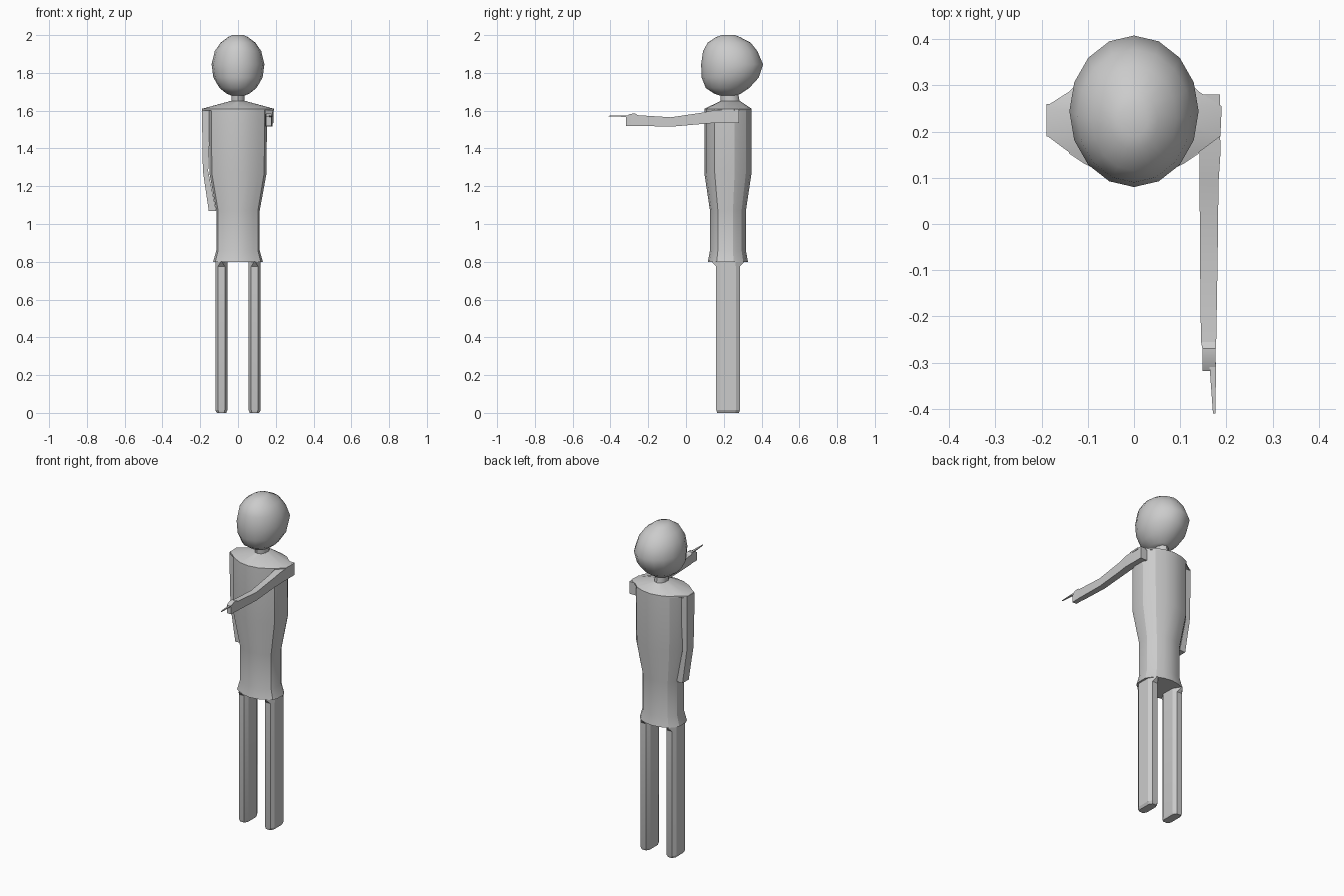
import bpy, bmesh, math

if "Cube" in bpy.data.objects:
    bpy.data.objects.remove(bpy.data.objects["Cube"])


def loft(name, rings, angle=25):
    """Skin a list of equal-length point rings and cap both ends."""
    bm = bmesh.new()
    loops = [[bm.verts.new(p) for p in ring] for ring in rings]
    n = len(loops[0])
    for a, b in zip(loops, loops[1:]):
        for i in range(n):
            j = (i + 1) % n
            bm.faces.new((a[i], a[j], b[j], b[i]))
    bm.faces.new(loops[0])
    bm.faces.new(loops[-1])
    bmesh.ops.recalc_face_normals(bm, faces=bm.faces)
    mesh = bpy.data.meshes.new(name)
    bm.to_mesh(mesh)
    bm.free()
    ob = bpy.data.objects.new(name, mesh)
    bpy.context.collection.objects.link(ob)
    bpy.ops.object.select_all(action='DESELECT')
    ob.select_set(True)
    bpy.context.view_layer.objects.active = ob
    if angle:
        bpy.ops.object.shade_smooth_by_angle(angle=math.radians(angle))
    return ob


def oval(z, half_w, y0, y1, n=14):
    cy, ry = (y0 + y1) / 2, (y1 - y0) / 2
    return [(half_w * math.sin(2 * math.pi * i / n),
             cy - ry * math.cos(2 * math.pi * i / n), z) for i in range(n)]


def symmetric(half, z):
    """Mirror a right-hand outline (first and last points on x = 0)."""
    pts = half + [(-x, y) for x, y in half[-2:0:-1]]
    return [(x, y, z) for x, y in pts]


def chamfered(x0, x1, y0, y1, z, c):
    cx, cy = c, c * 1.6
    return [(x0 + cx, y0, z), (x1 - cx, y0, z), (x1, y0 + cy, z), (x1, y1 - cy, z),
            (x1 - cx, y1, z), (x0 + cx, y1, z), (x0, y1 - cy, z), (x0, y0 + cy, z)]


def across_y(y, x0, x1, z0, z1):
    return [(x0, y, z0), (x1, y, z0), (x1, y, z1), (x0, y, z1)]


def across_z(z, x0, x1, y0, y1):
    return [(x0, y0, z), (x1, y0, z), (x1, y1, z), (x0, y1, z)]


# Head: egg shape leaning backwards
head = [(1.68, .035, .18, .27), (1.69, .06, .15, .29), (1.72, .098, .105, .335),
        (1.775, .13, .083, .385), (1.845, .14, .08, .408), (1.915, .123, .09, .378),
        (1.96, .092, .115, .342), (1.99, .052, .16, .285), (2.0, .03, .19, .26)]
loft("head", [oval(*r, n=16) for r in head], 45)

# Neck
loft("neck", [oval(1.64, .036, .185, .285, 10), oval(1.70, .036, .18, .275, 10)], 45)

# Torso and skirt share one outline, scaled per level
outline = [(0, -.125), (.06, -.115), (.11, -.09), (.14, -.07), (.153, -.035),
           (.153, .035), (.14, .06), (.11, .095), (.06, .115), (0, .125)]
levels = [(.80, .86, .85), (.86, .75, .76), (1.07, .75, .76), (1.27, .99, 1), (1.61, 1, 1)]
loft("torso", [symmetric([(x * sx, .222 + y * sy) for x, y in outline], z)
               for z, sx, sy in levels])

# Sloping shoulder yoke
yoke = [(0, .097), (.06, .107), (.11, .132), (.14, .155), (.187, .19),
        (.19, .255), (.14, .287), (.11, .317), (.06, .337), (0, .347)]
collar = [(x * .19, .235 + (y - .222) * .4) for x, y in yoke]
loft("shoulders", [symmetric(yoke, 1.60), symmetric(yoke, 1.61), symmetric(collar, 1.652)])

# Hanging arm
loft("hanging_arm", [across_z(*r) for r in [
    (1.608, -.19, -.14, .19, .26), (1.53, -.19, -.147, .19, .26),
    (1.28, -.186, -.158, .193, .257), (1.07, -.155, -.116, .195, .255)]])

# Outstretched arm with fist
loft("raised_arm", [across_y(*r) for r in [
    (.28, .13, .186, 1.535, 1.609), (.15, .142, .187, 1.535, 1.603),
    (.09, .142, .183, 1.53, 1.59), (-.08, .143, .181, 1.515, 1.565),
    (-.255, .145, .178, 1.52, 1.576), (-.27, .148, .177, 1.52, 1.585),
    (-.295, .148, .177, 1.52, 1.583), (-.318, .148, .177, 1.52, 1.57)]])

# Thin pointer held in the fist
loft("pointer", [across_y(-.30, .163, .178, 1.567, 1.575),
                 across_y(-.41, .171, .176, 1.569, 1.573)])

# Legs with a flared hip joint and chamfered soles
for side, label in ((1, "right_leg"), (-1, "left_leg")):
    rings = [chamfered(.062, .112, .165, .28, 0, .012),
             chamfered(.056, .12, .16, .286, .015, .014),
             chamfered(.056, .12, .16, .286, .775, .014),
             chamfered(.056, .12, .135, .31, .802, .03)]
    loft(label, [[(side * x, y, z) for x, y, z in r] for r in rings])
